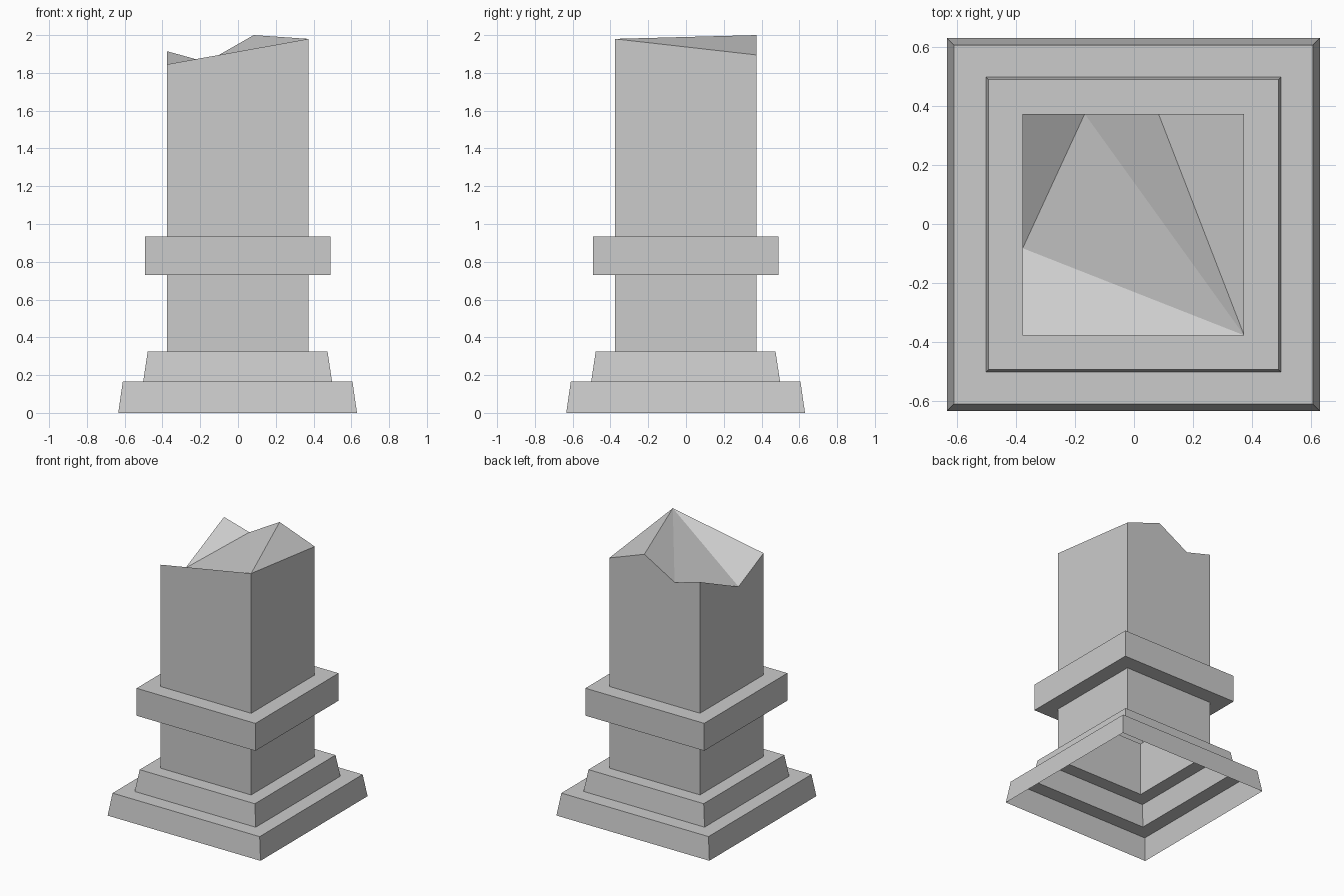
import bpy
import bmesh

cube = bpy.data.objects.get("Cube")
if cube:
    bpy.data.objects.remove(cube, do_unlink=True)

# One stone colour
stone = bpy.data.materials.new("grey stone")
stone.use_nodes = True
stone.diffuse_color = (0.6, 0.6, 0.6, 1)
shader = next(n for n in stone.node_tree.nodes if n.type == "BSDF_PRINCIPLED")
shader.inputs["Base Color"].default_value = stone.diffuse_color
shader.inputs["Roughness"].default_value = 0.9

SHAFT = 0.375      # half width of the shaft
OFFSET = -0.002


def finish(name, bm):
    mesh = bpy.data.meshes.new(name)
    bm.to_mesh(mesh)
    bm.free()
    mesh.materials.append(stone)
    obj = bpy.data.objects.new(name, mesh)
    obj.location = (OFFSET, OFFSET, 0)
    bpy.context.collection.objects.link(obj)


def square_shell(name, profile):
    """Open square shell through (half width, height) rings."""
    bm = bmesh.new()
    rings = [[bm.verts.new((sx * h, sy * h, z))
              for sx, sy in ((-1, -1), (1, -1), (1, 1), (-1, 1))]
             for h, z in profile]
    for low, high in zip(rings, rings[1:]):
        for i in range(4):
            j = (i + 1) % 4
            bm.faces.new((low[i], low[j], high[j], high[i]))
    finish(name, bm)


# Hollow stepped plinth, lower shaft and collar
square_shell("plinth_lower_step", [(0.632, 0), (0.608, 0.165), (0.5, 0.165)])
square_shell("plinth_upper_step", [(0.5, 0.165), (0.476, 0.325), (SHAFT, 0.325)])
square_shell("lower_shaft", [(SHAFT, 0.325), (SHAFT, 0.73)])
square_shell("collar", [(SHAFT, 0.73), (0.491, 0.73), (0.491, 0.935), (SHAFT, 0.935)])

# Upper shaft with a jagged broken top
bm = bmesh.new()
S = SHAFT
foot = [bm.verts.new((x, y, 0.935)) for x, y in ((-S, -S), (S, -S), (S, S), (-S, S))]
front_left, front_right, back_right, peak, notch, back_left, dip = [
    bm.verts.new(p) for p in (
        (-S, -S, 1.845), (S, -S, 1.98), (S, S, 1.895), (0.085, S, 2.0),
        (-0.165, S, 1.857), (-S, S, 1.915), (-S, -0.08, 1.707))]
for face in (
        (foot[0], foot[1], front_right, front_left),
        (foot[1], foot[2], back_right, front_right),
        (foot[2], foot[3], back_left, notch, peak, back_right),
        (foot[3], foot[0], front_left, dip, back_left),
        (front_left, front_right, dip),
        (dip, front_right, notch),
        (notch, front_right, peak),
        (peak, front_right, back_right),
        (dip, notch, back_left)):
    bm.faces.new(face)
finish("broken_upper_shaft", bm)
